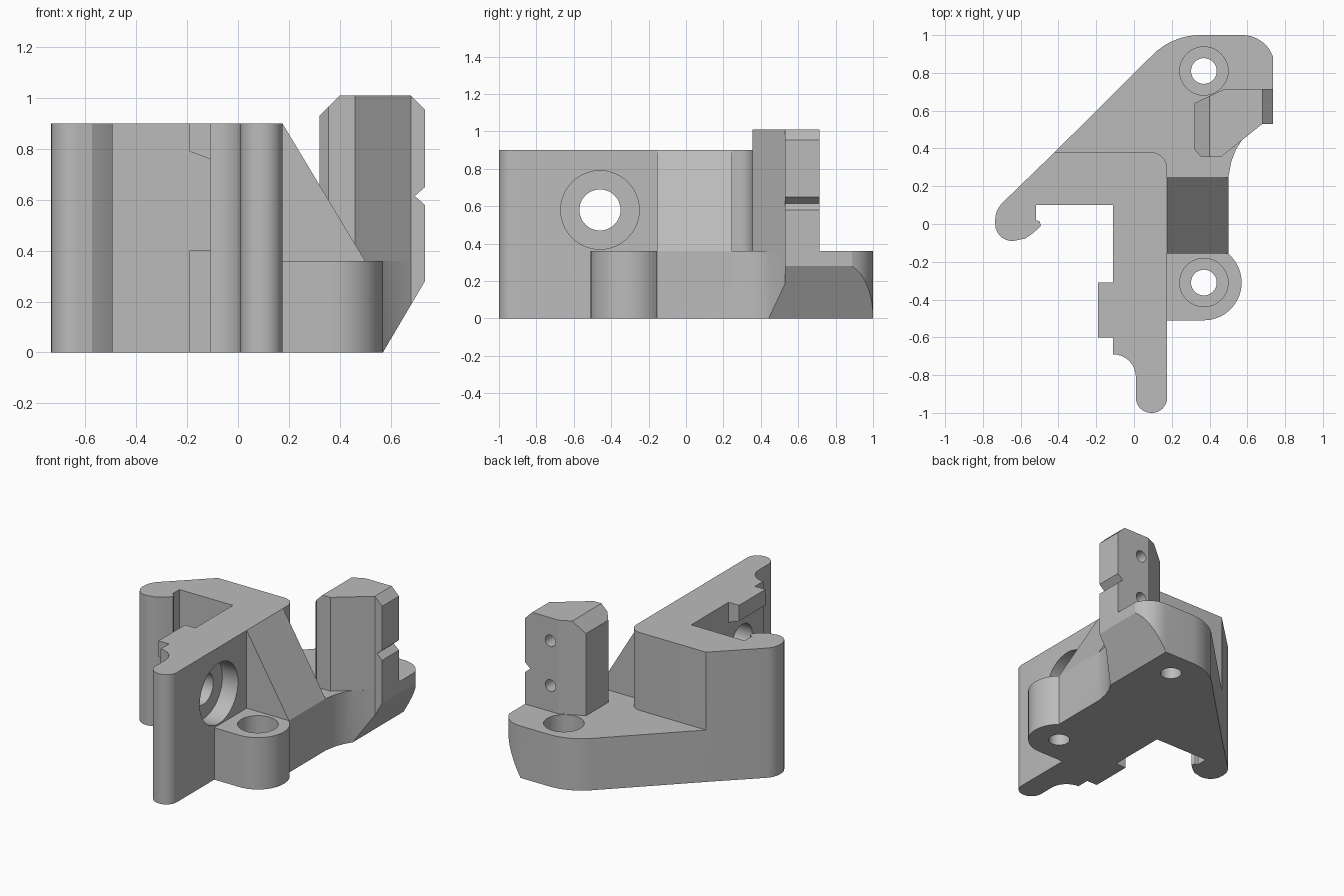
import bpy, bmesh
from math import radians, cos, sin
from mathutils import Matrix, Vector

cube = bpy.data.objects.get("Cube")
if cube:
    bpy.data.objects.remove(cube, do_unlink=True)

grey = bpy.data.materials.new("plain_grey")
grey.use_nodes = True
colour = (0.5, 0.5, 0.5, 1)
grey.diffuse_color = colour
grey.node_tree.nodes["Principled BSDF"].inputs["Base Color"].default_value = colour


def arc(cx, cy, r, start, end, steps=8):
    angles = [radians(start + (end - start) * i / steps) for i in range(steps + 1)]
    return [(cx + r * cos(a), cy + r * sin(a)) for a in angles]


def finish(name, bm):
    bmesh.ops.recalc_face_normals(bm, faces=bm.faces)
    mesh = bpy.data.meshes.new(name)
    bm.to_mesh(mesh)
    bm.free()
    mesh.materials.append(grey)
    obj = bpy.data.objects.new(name, mesh)
    bpy.context.collection.objects.link(obj)
    return obj


def prism(name, points, low, high, axis="z"):
    """Extrude a plan (axis z) or a front profile (axis y)."""
    bm = bmesh.new()
    place = (lambda u, v: (u, v, low)) if axis == "z" else (lambda u, v: (u, low, v))
    face = bm.faces.new([bm.verts.new(place(u, v)) for u, v in points])
    out = bmesh.ops.extrude_face_region(bm, geom=[face])
    shift = Vector((0, 0, high - low)) if axis == "z" else Vector((0, high - low, 0))
    bmesh.ops.translate(bm, vec=shift, verts=[g for g in out["geom"] if isinstance(g, bmesh.types.BMVert)])
    return finish(name, bm)


def cylinder(name, centre, radius, depth, axis="Z", sides=40):
    bm = bmesh.new()
    turn = {"Z": Matrix(), "X": Matrix.Rotation(radians(90), 4, "Y"),
            "Y": Matrix.Rotation(radians(90), 4, "X")}[axis]
    bmesh.ops.create_cone(bm, cap_ends=True, segments=sides, radius1=radius, radius2=radius,
                          depth=depth, matrix=Matrix.Translation(centre) @ turn)
    return finish(name, bm)


def combine(target, other, operation):
    mod = target.modifiers.new("combine", "BOOLEAN")
    mod.operation, mod.solver, mod.object = operation, "EXACT", other
    bpy.context.view_layer.objects.active = target
    bpy.ops.object.modifier_apply(modifier=mod.name)
    bpy.data.objects.remove(other, do_unlink=True)


# Tall wall with the hooked arm
wall_plan = ([(-0.42, 0.38)] + arc(0.09, 0.295, 0.085, 90, 0)
             + arc(0.095, -0.92, 0.08, 0, -90) + arc(0.09, -0.92, 0.08, -90, -180)
             + arc(-0.11, -0.81, 0.12, 0, 90)
             + [(-0.11, 0.1), (-0.52, 0.1), (-0.52, 0.02), (-0.5, 0.015), (-0.493, -0.01),
                (-0.53, -0.045), (-0.575, -0.077)]
             + arc(-0.645, 0, 0.09, -70, -180) + arc(-0.605, 0.02, 0.13, 180, 135, 5))
bracket = prism("bracket", wall_plan, 0, 0.9)

# Low base plate with the front lug
base_plan = ([(-0.42, 0.38)] + arc(0.35, 0.646, 0.354, 135, 90)
             + arc(0.575, 0.83, 0.17, 90, 20)
             + [(0.735, 0.53), (0.68, 0.53), (0.57, 0.442), (0.54, 0.395), (0.515, 0.33), (0.5, 0.25)]
             + [(0.5, -0.155)] + arc(0.37, -0.31, 0.2, 50, -90, 16)
             + [(0, -0.51), (0, 0.2)])
combine(bracket, prism("base_plate", base_plan, 0, 0.36), "UNION")

# Sloping gusset between the wall and the base
gusset = prism("gusset", [(0.1, 0.2), (0.1, 0.9), (0.175, 0.9), (0.5, 0.36), (0.5, 0.2)],
               -0.155, 0.245, "y")
combine(bracket, gusset, "UNION")

# Pads on the inner side of the wall, above and below the bolt
pad_top = [(-0.19, 0.79), (-0.11, 0.76), (-0.05, 0.76), (-0.05, 0.9), (-0.19, 0.9)]
pad_low = [(-0.19, 0), (-0.05, 0), (-0.05, 0.4), (-0.19, 0.4)]
for name, profile in (("upper_pad", pad_top), ("lower_pad", pad_low)):
    combine(bracket, prism(name, profile, -0.6, -0.31, "y"), "UNION")

# Upright post: its plan crossed with its notched front profile
post = prism("post", [(0.32, 0.64), (0.48, 0.715), (0.78, 0.715), (0.78, 0.53), (0.68, 0.53),
                      (0.46, 0.355), (0.355, 0.355), (0.32, 0.395)], 0.1, 1.1)
profile = prism("post_profile", [(0.3, 0), (0.3, 0.91), (0.4, 1.01), (0.68, 1.01), (0.735, 0.955),
                                 (0.735, 0.65), (0.695, 0.615), (0.735, 0.58), (0.735, 0)],
                0.2, 0.9, "y")
combine(post, profile, "INTERSECT")
for z in (0.54, 0.85):
    combine(post, cylinder("post_hole", (0.54, 0.7, z), 0.04, 0.3, "Y", 24), "DIFFERENCE")
combine(bracket, post, "UNION")

# Slanted underside of the outer edge
slant = prism("slant", [(0.511, -0.1), (0.8, 0.39), (0.8, -0.1)], 0.3, 1.1, "y")
combine(bracket, slant, "DIFFERENCE")

# Counterbored screw holes in the base and the wall
for y in (0.81, -0.31):
    combine(bracket, cylinder("screw_hole", (0.37, y, 0.2), 0.068, 0.6), "DIFFERENCE")
    combine(bracket, cylinder("screw_recess", (0.37, y, 0.26), 0.128, 0.21), "DIFFERENCE")
combine(bracket, cylinder("bolt_hole", (0, -0.46, 0.58), 0.11, 0.6, "X"), "DIFFERENCE")
combine(bracket, cylinder("bolt_recess", (0.155, -0.46, 0.58), 0.21, 0.2, "X"), "DIFFERENCE")

bpy.ops.object.select_all(action="DESELECT")
bracket.select_set(True)
bpy.context.view_layer.objects.active = bracket
bpy.ops.object.shade_smooth_by_angle(angle=radians(20))
